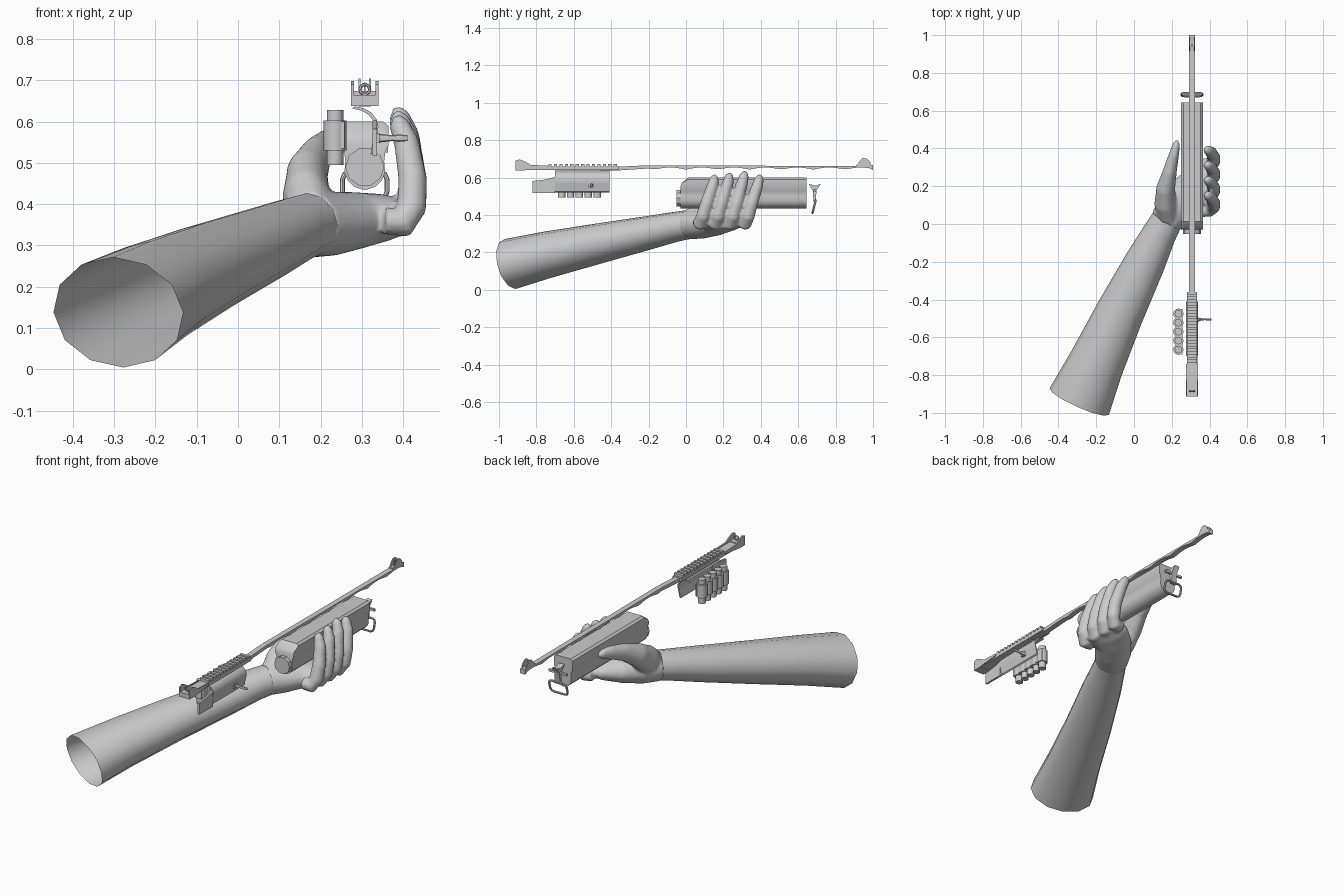
import bpy, bmesh, math
from mathutils import Vector

if "Cube" in bpy.data.objects:
    bpy.data.objects.remove(bpy.data.objects["Cube"])

grey = bpy.data.materials.new("plain grey")
grey.diffuse_color = (0.6, 0.6, 0.6, 1)
grey.use_nodes = True
grey.node_tree.nodes["Principled BSDF"].inputs["Base Color"].default_value = grey.diffuse_color
CX = 0.307  # centre line of the gun


def finish(name, bm, angle=35):
    bmesh.ops.recalc_face_normals(bm, faces=bm.faces)
    me = bpy.data.meshes.new(name)
    bm.to_mesh(me)
    bm.free()
    me.materials.append(grey)
    ob = bpy.data.objects.new(name, me)
    bpy.context.collection.objects.link(ob)
    bpy.ops.object.select_all(action='DESELECT')
    ob.select_set(True)
    bpy.context.view_layer.objects.active = ob
    bpy.ops.object.shade_smooth_by_angle(angle=math.radians(angle))
    return ob


def skin(bm, rings, caps=True, loop=False):
    """Bridge a list of equal point rings."""
    vs = [[bm.verts.new(p) for p in r] for r in rings]
    n = len(vs[0])
    pairs = list(zip(vs, vs[1:])) + ([(vs[-1], vs[0])] if loop else [])
    for a, b in pairs:
        for i in range(n):
            j = (i + 1) % n
            bm.faces.new((a[i], a[j], b[j], b[i]))
    if caps and not loop:
        bm.faces.new(vs[0])
        bm.faces.new(vs[-1])


def sweep(bm, path, sizes, sides=12, up=(0, 0, 1), caps=True, loop=False):
    """Elliptical tube: sizes are (half width, half height) per point."""
    pts, rings, n = [Vector(p) for p in path], [], len(path)
    for i, p in enumerate(pts):
        if loop:
            t = pts[(i + 1) % n] - pts[i - 1]
        else:
            t = pts[min(i + 1, n - 1)] - pts[max(i - 1, 0)]
        side = t.cross(Vector(up)).normalized()
        top = side.cross(t).normalized()
        a, b = sizes[i]
        rings.append([p + side * a * math.cos(w) + top * b * math.sin(w)
                      for w in (2 * math.pi * k / sides for k in range(sides))])
    skin(bm, rings, caps, loop)


def prism_x(bm, yz, x0, x1):
    skin(bm, [[(x, y, z) for y, z in yz] for x in (x0, x1)])


def box(bm, x0, x1, y0, y1, z0, z1):
    prism_x(bm, [(y0, z0), (y1, z0), (y1, z1), (y0, z1)], x0, x1)


# Forearm sleeve, open at the elbow
bm = bmesh.new()
sweep(bm, [(-.29, -.94, .138), (-.20, -.74, .188), (-.075, -.47, .247),
           (.06, -.2, .305), (.135, -.05, .338), (.18, .03, .352)],
      [(.172, .137), (.148, .125), (.128, .108), (.108, .09), (.09, .08), (.083, .077)],
      sides=12, caps=False)
finish("forearm", bm, 60)

# Hand: palm, thumb and four curled fingers fused into one skin
bm = bmesh.new()
sweep(bm, [(.165, .01, .35), (.22, .09, .352), (.28, .16, .36), (.35, .2, .367), (.41, .21, .37)],
      [(.087, .08), (.097, .078), (.1, .07), (.118, .058), (.115, .04)], 20)
sweep(bm, [(.18, .04, .37), (.165, .11, .42), (.168, .19, .475), (.19, .28, .52),
           (.212, .37, .545), (.224, .42, .552), (.228, .445, .553)],
      [(.06, .07), (.058, .075), (.05, .062), (.037, .046), (.027, .036), (.02, .026), (.008, .01)], 16)
for base, dz in ((.07, 0), (.15, .01), (.23, .02), (.31, 0)):
    sweep(bm, [(.355, base, .36), (.4, base + .005, .355), (.42, base + .02, .39),
               (.423, base + .04, .46), (.408, base + .07, .55 + dz),
               (.39, base + .082, .595 + dz), (.384, base + .086, .615 + dz)],
          [(r, r) for r in (.034, .038, .037, .035, .031, .025, .01)], 14, up=(0, 1, 0))
hand = finish("hand", bm, 180)
fuse = hand.modifiers.new("fuse", 'REMESH')
fuse.mode, fuse.voxel_size, fuse.use_smooth_shade = 'VOXEL', 0.008, True
soft = hand.modifiers.new("soften", 'SMOOTH')
soft.factor, soft.iterations = 0.5, 5

# Fore-end: flat box top, groove, round underside, sloped rear top
half = [(.045, .6), (.057, .59), (.057, .54), (.05, .528)]
half += [(.05 * math.cos(a), .486 + .051 * math.sin(a))
         for a in (math.radians(d) for d in (20, -10, -35, -60, -85))]
prof = [(CX + x, z) for x, z in half] + [(CX - x, z) for x, z in reversed(half)]
bm = bmesh.new()
skin(bm, [[(x, y, min(z, top)) for x, z in prof]
          for y, top in ((-.03, .555), (-.022, .572), (.012, .6), (.643, .6))])
finish("fore_end", bm)
bm = bmesh.new()
sweep(bm, [(CX, -.052, .49), (CX, 0, .49)], [(.047, .047)] * 2, 10)
finish("magazine_tube", bm)

# Sight rib with scalloped underside
bm = bmesh.new()
wave = [(-.2 + i * .02, .643 + .011 * abs(math.sin(math.pi * (-.2 + i * .02) / .17)))
        for i in range(60)]
prism_x(bm, [(1, .662), (.2, .664), (-.2, .666), (-.37, .658), (-.46, .65), (-.46, .637), (-.37, .638)]
        + wave + [(1, .641)], CX - .015, CX + .015)
finish("sight_rib", bm)

# Accessory rail with teeth
bm = bmesh.new()
box(bm, CX - .027, CX + .027, -.86, -.36, .642, .66)
for i in range(13):
    y = -.735 + i * .029
    box(bm, CX - .027, CX + .027, y, y + .017, .66, .674)
finish("top_rail", bm)

# Rear sight: base, two ears, aperture ring
bm = bmesh.new()
box(bm, CX - .033, CX + .033, -.912, -.86, .638, .664)
for s in (-1, 1):
    a, b = sorted((CX + s * .026, CX + s * .033))
    prism_x(bm, [(-.912, .64), (-.86, .64), (-.74, .652), (-.74, .664), (-.83, .668),
                 (-.865, .688), (-.89, .698), (-.912, .69)], a, b)
ring = [(CX + .012 * math.cos(w), -.885, .678 + .012 * math.sin(w))
        for w in (math.pi * k / 5 for k in range(10))]
sweep(bm, ring, [(.004, .004)] * 10, 6, up=(0, 1, 0), loop=True)
finish("rear_sight", bm)

# Front sight: base, post, two ears
bm = bmesh.new()
box(bm, CX - .015, CX + .015, .91, 1, .655, .668)
box(bm, CX - .002, CX + .002, .94, .955, .66, .695)
for s in (-1, 1):
    a, b = sorted((CX + s * .010, CX + s * .015))
    prism_x(bm, [(.91, .66), (.99, .66), (.985, .685), (.965, .703), (.945, .704), (.93, .69)], a, b)
finish("front_sight", bm)

# Curved side plate with its lower rear tongue
curve = [(.283, .637), (.305, .632), (.323, .622), (.336, .605), (.34, .588),
         (.337, .567), (.331, .545), (.328, .525)]
shape = curve + [(x - .007, z - .005) for x, z in reversed(curve)]
bm = bmesh.new()
skin(bm, [[(x, y, z) for x, z in shape] for y in (-.70, -.41)])
prism_x(bm, [(-.82, .517), (-.70, .517), (-.70, .603), (-.75, .59), (-.82, .582)], .326, .337)
finish("side_plate", bm)

# Charging handle
bm = bmesh.new()
sweep(bm, [(.33, -.505, .56), (.375, -.505, .56), (.39, -.505, .56), (.41, -.505, .56)],
      [(.01, .012), (.004, .007), (.006, .009), (.005, .007)], 8)
box(bm, .33, .343, -.52, -.495, .548, .572)
finish("charging_handle", bm)

# Row of spare shells in holders
for i in range(5):
    y = -.475 - i * .0475
    bm = bmesh.new()
    for z0, z1, r in ((.495, .628, .02), (.53, .603, .0275)):
        sweep(bm, [(.235, y, z0), (.235, y, z1)], [(r, r)] * 2, 12, up=(0, 1, 0))
    finish(f"shell_{i + 1}", bm)
bm = bmesh.new()
box(bm, .25, .258, -.69, -.45, .535, .6)
finish("shell_holder", bm)

# Sling mount: flared bracket, post and wire loop
bm = bmesh.new()
prism_x(bm, [(.655, .567), (.678, .53), (.682, .47), (.695, .47), (.697, .53), (.722, .567), (.69, .557)],
        CX - .016, CX + .016)
box(bm, CX - .056, CX + .056, .682, .694, .525, .537)
finish("sling_mount", bm)
bm = bmesh.new()
loop = []
for sx, sz, start in ((1, 1, 0), (-1, 1, 90), (-1, -1, 180), (1, -1, 270)):
    for d in (0, 45, 90):
        w = math.radians(start + d)
        z = .445 + sz * .015 + .018 * math.sin(w)
        loop.append((CX + sx * .036 + .018 * math.cos(w), .685 + (z - .445) * .25, z))
sweep(bm, loop, [(.006, .006)] * len(loop), 8, up=(0, 1, 0), loop=True)
finish("sling_loop", bm)
